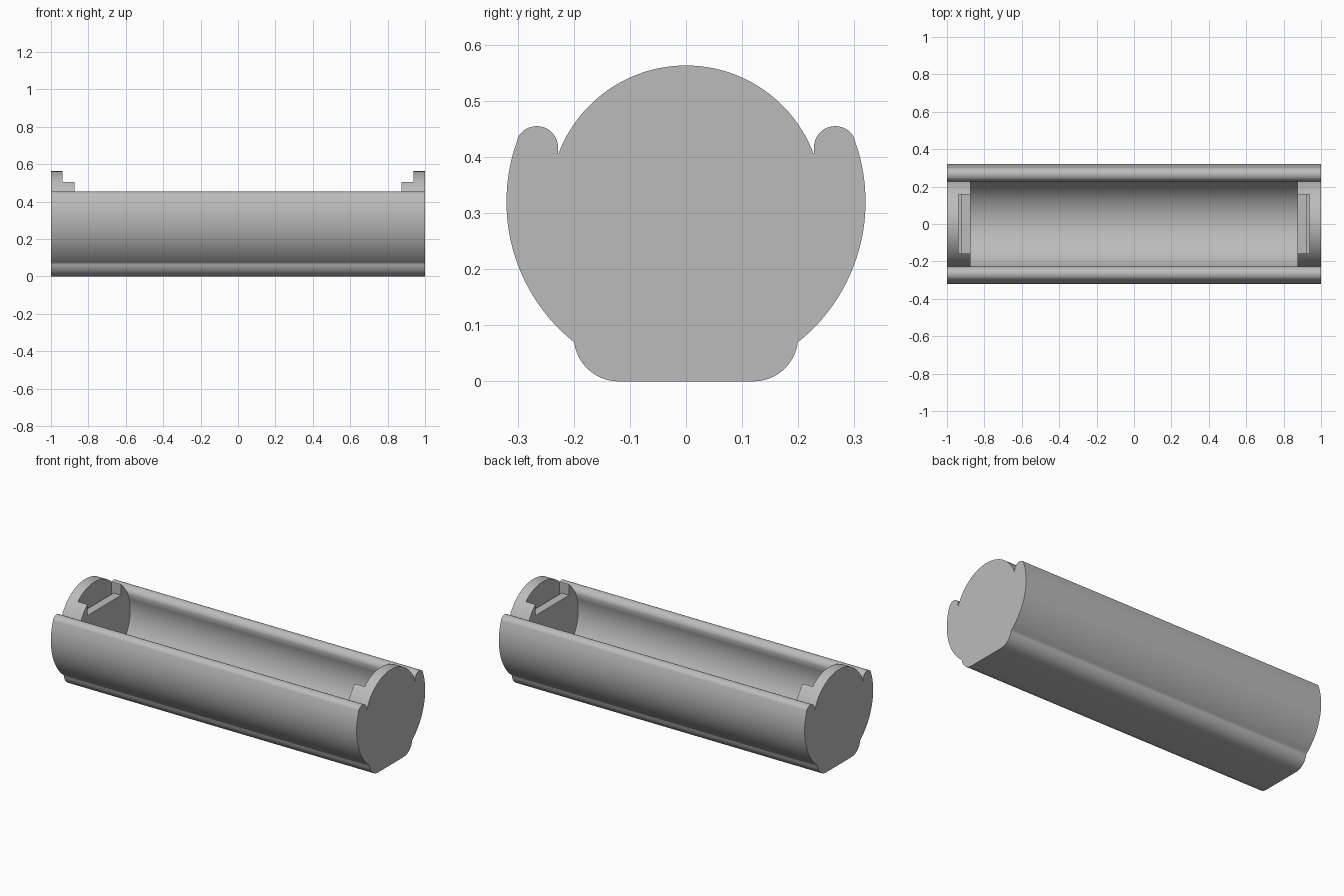
import bpy, bmesh, math
from math import sin, cos, radians, sqrt, atan2, pi

cube = bpy.data.objects.get("Cube")
if cube:
    bpy.data.objects.remove(cube, do_unlink=True)

CZ = 0.32                      # axis height of the tube
OUTER, INNER = 0.32, 0.243     # tube radii
LIP_Y, LIP_Z, LIP_R = 0.266, 0.417, 0.038
FOOT_Y, FOOT_R = 0.2, 0.08

grey = bpy.data.materials.new("plain grey")
grey.use_nodes = True
colour = (0.5, 0.5, 0.5, 1)
grey.diffuse_color = colour
grey.node_tree.nodes["Principled BSDF"].inputs["Base Color"].default_value = colour


def arc(cy, cz, r, a0, a1, n):
    """Points on an arc, angles in radians."""
    return [(cy + r * cos(a0 + (a1 - a0) * i / n),
             cz + r * sin(a0 + (a1 - a0) * i / n)) for i in range(n + 1)]


def extrude(name, profile, x0, x1):
    """Closed y-z profile extruded along x."""
    bm = bmesh.new()
    face = bm.faces.new([bm.verts.new((x0, y, z)) for y, z in profile])
    ext = bmesh.ops.extrude_face_region(bm, geom=[face])
    moved = [v for v in ext["geom"] if isinstance(v, bmesh.types.BMVert)]
    bmesh.ops.translate(bm, verts=moved, vec=(x1 - x0, 0, 0))
    bmesh.ops.recalc_face_normals(bm, faces=bm.faces)
    mesh = bpy.data.meshes.new(name)
    bm.to_mesh(mesh)
    bm.free()
    ob = bpy.data.objects.new(name, mesh)
    bpy.context.collection.objects.link(ob)
    mesh.materials.append(grey)
    return ob


def block(name, x0, x1, half_y, z0, z1):
    return extrude(name, [(-half_y, z0), (half_y, z0), (half_y, z1), (-half_y, z1)], x0, x1)


def cut(target, cutter):
    cutter.hide_render = True
    mod = target.modifiers.new("cut", "BOOLEAN")
    mod.operation, mod.solver, mod.object = "DIFFERENCE", "EXACT", cutter
    bpy.context.view_layer.objects.active = target
    bpy.ops.object.modifier_apply(modifier=mod.name)
    bpy.data.objects.remove(cutter, do_unlink=True)


# Half outline from the foot, up the shell, over the lip, to the crown
join_z = CZ - sqrt(OUTER ** 2 - FOOT_Y ** 2)
lip_angle = atan2(LIP_Z - CZ, LIP_Y)
gap_y = LIP_Y - LIP_R
gap_angle = math.acos(gap_y / INNER)
half = arc(FOOT_Y - FOOT_R, FOOT_R, FOOT_R, -pi / 2, -radians(8), 12)
half += arc(0, CZ, OUTER, atan2(join_z - CZ, FOOT_Y), lip_angle, 32)
half += arc(LIP_Y, LIP_Z, LIP_R, lip_angle, pi, 16)[1:]
half += arc(0, CZ, INNER, gap_angle, pi / 2, 24)
outline = half + [(-y, z) for y, z in reversed(half[:-1])]
tray = extrude("tray", outline, -1, 1)

# Trough between the two end blocks
open_y = gap_y + 0.0005
a = math.acos(open_y / INNER)
trough = arc(0, CZ, INNER, a, -pi - a, 64) + [(-open_y, 0.7), (open_y, 0.7)]
cut(tray, extrude("trough_cutter", trough, -0.875, 0.875))

# Notch in each end block, with a narrow slot against the end wall
for s in (-1, 1):
    xs = sorted((s * 0.8, s * 0.938))
    cut(tray, block("notch_cutter", *xs, 0.157, 0.44, 0.7))
    xs = sorted((s * 0.925, s * 0.938))
    cut(tray, block("slot_cutter", *xs, 0.157, 0.41, 0.6))

bpy.ops.object.select_all(action="DESELECT")
tray.select_set(True)
bpy.context.view_layer.objects.active = tray
bpy.ops.object.shade_smooth_by_angle(angle=radians(30))
